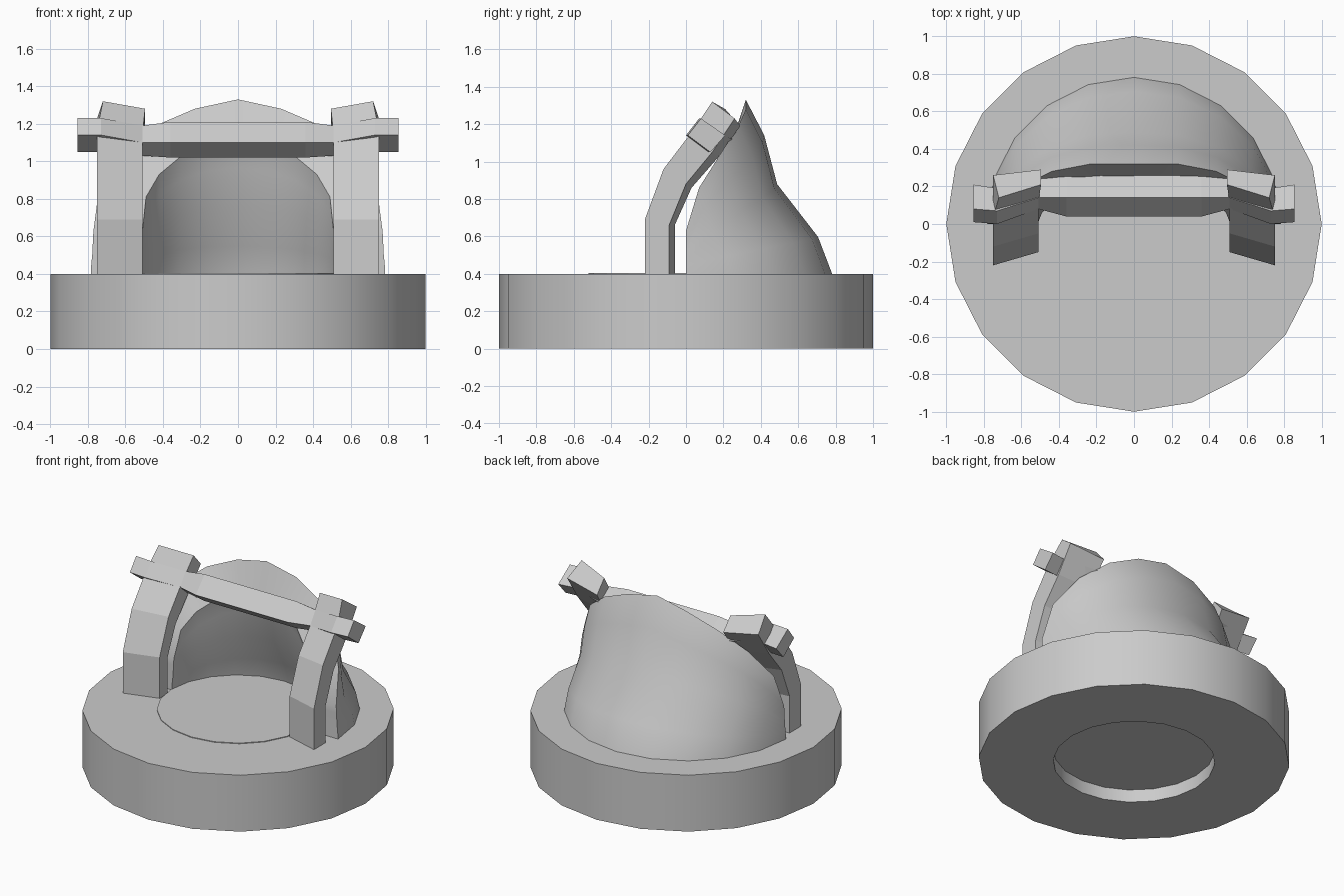
import bpy, bmesh
from math import sin, cos, radians

if "Cube" in bpy.data.objects:
    bpy.data.objects.remove(bpy.data.objects["Cube"])


def loft(name, sections, closed=False):
    """Bridge a row of equal-length closed sections; cap the ends unless closed."""
    bm = bmesh.new()
    rows = [[bm.verts.new(p) for p in s] for s in sections]
    n = len(rows[0])
    pairs = list(zip(rows, rows[1:]))
    if closed:
        pairs.append((rows[-1], rows[0]))
    for a, b in pairs:
        for i in range(n):
            j = (i + 1) % n
            bm.faces.new((a[i], a[j], b[j], b[i]))
    if not closed:
        if n == 4:
            bm.faces.new(rows[0])
            bm.faces.new(rows[-1])
        else:  # ladder of quads across a thick wall end
            for r in (rows[0], rows[-1]):
                for i in range(n // 2 - 1):
                    bm.faces.new((r[i], r[i + 1], r[n - 2 - i], r[n - 1 - i]))
    bmesh.ops.recalc_face_normals(bm, faces=bm.faces)
    me = bpy.data.meshes.new(name)
    bm.to_mesh(me)
    bm.free()
    ob = bpy.data.objects.new(name, me)
    bpy.context.collection.objects.link(ob)
    return ob


def smooth(ob, angle):
    bpy.ops.object.select_all(action='DESELECT')
    ob.select_set(True)
    bpy.context.view_layer.objects.active = ob
    bpy.ops.object.shade_smooth_by_angle(angle=radians(angle))


# Base ring, 20 sides
ring = [(1, 0), (1, 0.4), (0.52, 0.4), (0.52, 0)]
base = loft("base_ring",
            [[(r * cos(radians(18 * k)), r * sin(radians(18 * k)), z) for r, z in ring]
             for k in range(20)], closed=True)
smooth(base, 25)

# Floor disc inside the ring, leaving a shallow recess underneath
bpy.ops.mesh.primitive_cylinder_add(vertices=20, radius=0.522, depth=0.315,
                                    location=(0, 0, 0.2475))
bpy.context.object.name = "base_floor"

# Back hood: half ring drawn upward and forward to a sloping rim
# rim (x, y, z) for column angles 0, 18 ... 90 degrees
outer_rim = [(0.77, 0.0, 0.63), (0.74, 0.07, 0.86), (0.62, 0.19, 1.05),
             (0.44, 0.28, 1.19), (0.23, 0.32, 1.28), (0.0, 0.32, 1.33)]
inner_rim = [(0.51, 0.01, 0.62), (0.49, 0.06, 0.81), (0.42, 0.13, 0.93),
             (0.30, 0.20, 1.03), (0.16, 0.24, 1.09), (0.0, 0.25, 1.11)]
rise = [(0, 0), (0.22, 0.17), (0.52, 0.64), (0.8, 0.79), (1, 1)]


def column(k, radius, rim):
    side = 1 if k <= 5 else -1
    x1, y1, z1 = rim[min(k, 10 - k)]
    a = radians(18 * k)
    x0, y0, z0 = radius * abs(cos(a)), radius * sin(a), 0.39
    return [(side * (x0 + (x1 - x0) * s), y0 + (y1 - y0) * s, z0 + (z1 - z0) * t)
            for t, s in rise]


hood = loft("hood", [column(k, 0.785, outer_rim) + column(k, 0.52, inner_rim)[::-1]
                     for k in range(11)])
smooth(hood, 30)

# Curved posts, mirrored left and right; stations are outer x, front y/z, back y/z, inner drop
stations = [(0.75, -0.22, 0.39, -0.09, 0.39, 0),
            (0.75, -0.22, 0.69, -0.09, 0.66, 0),
            (0.75, -0.12, 0.96, 0.00, 0.88, 0.02),
            (0.75, 0.04, 1.17, 0.14, 1.05, 0.03),
            (0.72, 0.14, 1.32, 0.26, 1.23, 0.04)]
for side, label in ((1, "right"), (-1, "left")):
    secs = []
    for i, (x, yf, zf, yb, zb, d) in enumerate(stations):
        xi = 0.51 if i < 4 else 0.495
        xb = x if i < 4 else 0.75
        secs.append([(side * x, yf, zf), (side * xb, yb, zb),
                     (side * xi, yb + 0.03, zb - d), (side * xi, yf + 0.07, zf - d)])
    loft("post_" + label, secs)

# Cross bar through both posts, with forward-swept ends
half = [(0.36, [(0.04, 1.10), (0.14, 1.21), (0.26, 1.13), (0.14, 1.02)]),
        (0.51, [(0.08, 1.10), (0.14, 1.19), (0.25, 1.12), (0.16, 1.03)]),
        (0.73, [(0.0, 1.14), (0.07, 1.23), (0.19, 1.14), (0.12, 1.05)]),
        (0.855, [(0.01, 1.14), (0.08, 1.23), (0.21, 1.14), (0.13, 1.05)])]
bar = [(-x, s) for x, s in half[::-1]] + half
loft("cross_bar", [[(x, y, z) for y, z in s] for x, s in bar])
